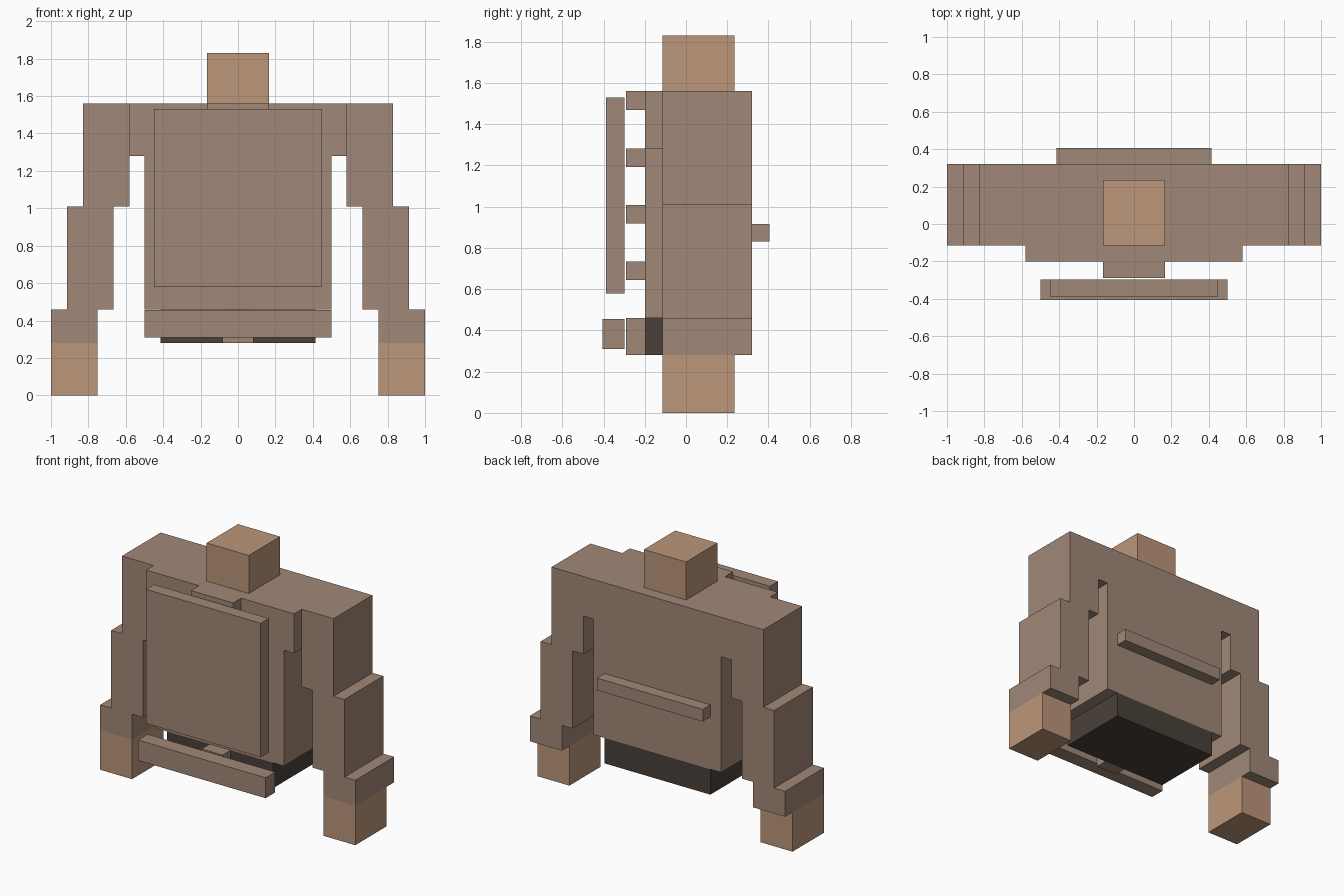
import bpy
import bmesh

cube = bpy.data.objects.get("Cube")
if cube:
    bpy.data.objects.remove(cube, do_unlink=True)


def srgb(r, g, b):
    return [((c / 255 + 0.055) / 1.055) ** 2.4 for c in (r, g, b)] + [1.0]


def material(name, color):
    mat = bpy.data.materials.new(name)
    mat.use_nodes = True
    mat.diffuse_color = color
    mat.node_tree.nodes["Principled BSDF"].inputs["Base Color"].default_value = color
    return mat


coat = material("coat brown", srgb(161, 136, 120))
skin = material("skin tan", srgb(188, 150, 121))
dark = material("dark brown", srgb(74, 64, 58))


def box(name, x, y, z, mat):
    """Box from (min, max) ranges on each axis."""
    mesh = bpy.data.meshes.new(name)
    bm = bmesh.new()
    bmesh.ops.create_cube(bm, size=1)
    for v in bm.verts:
        v.co = [sum(r) / 2 + c * (r[1] - r[0]) for c, r in zip(v.co, (x, y, z))]
    bm.to_mesh(mesh)
    bm.free()
    mesh.materials.append(mat)
    obj = bpy.data.objects.new(name, mesh)
    bpy.context.collection.objects.link(obj)
    return obj


def centred(name, half, y, z, mat):
    return box(name, (-half, half), y, z, mat)


# Torso, shoulders, hips and neck
body_y = (-0.2, 0.32)
skin_y = (-0.115, 0.235)
centred("torso", 0.5, body_y, (0.46, 1.28), coat)
centred("shoulders", 0.58, body_y, (1.28, 1.56), coat)
centred("hips", 0.415, body_y, (0.28, 0.46), dark)
centred("neck", 0.165, skin_y, (1.56, 1.83), skin)

# Stepped sleeves and hands, mirrored left and right
arm_y = (-0.115, 0.32)
arm_parts = [
    ("upper_sleeve", 0.58, arm_y, (1.01, 1.56), coat),
    ("lower_sleeve", 0.665, arm_y, (0.46, 1.01), coat),
    ("cuff", 0.75, arm_y, (0.28, 0.46), coat),
    ("hand", 0.75, skin_y, (0, 0.28), skin),
]
for name, inner, y, z, mat in arm_parts:
    outer = inner + 0.25
    box("left_" + name, (inner, outer), y, z, mat)
    box("right_" + name, (-outer, -inner), y, z, mat)

# Collar tab, buttons and buckle down the front
front_y = (-0.29, -0.2)
centred("collar_tab", 0.165, front_y, (1.47, 1.56), coat)
for i in range(3):
    low = 1.193 - i * 0.274
    centred(f"button_{i + 1}", 0.082, front_y, (low, low + 0.09), coat)
centred("buckle", 0.082, front_y, (0.28, 0.46), coat)

# Front panel, front belt and rear strap
centred("front_panel", 0.45, (-0.388, -0.298), (0.58, 1.53), coat)
centred("front_belt", 0.5, (-0.405, -0.298), (0.31, 0.455), coat)
centred("rear_strap", 0.415, (0.32, 0.405), (0.83, 0.917), coat)
